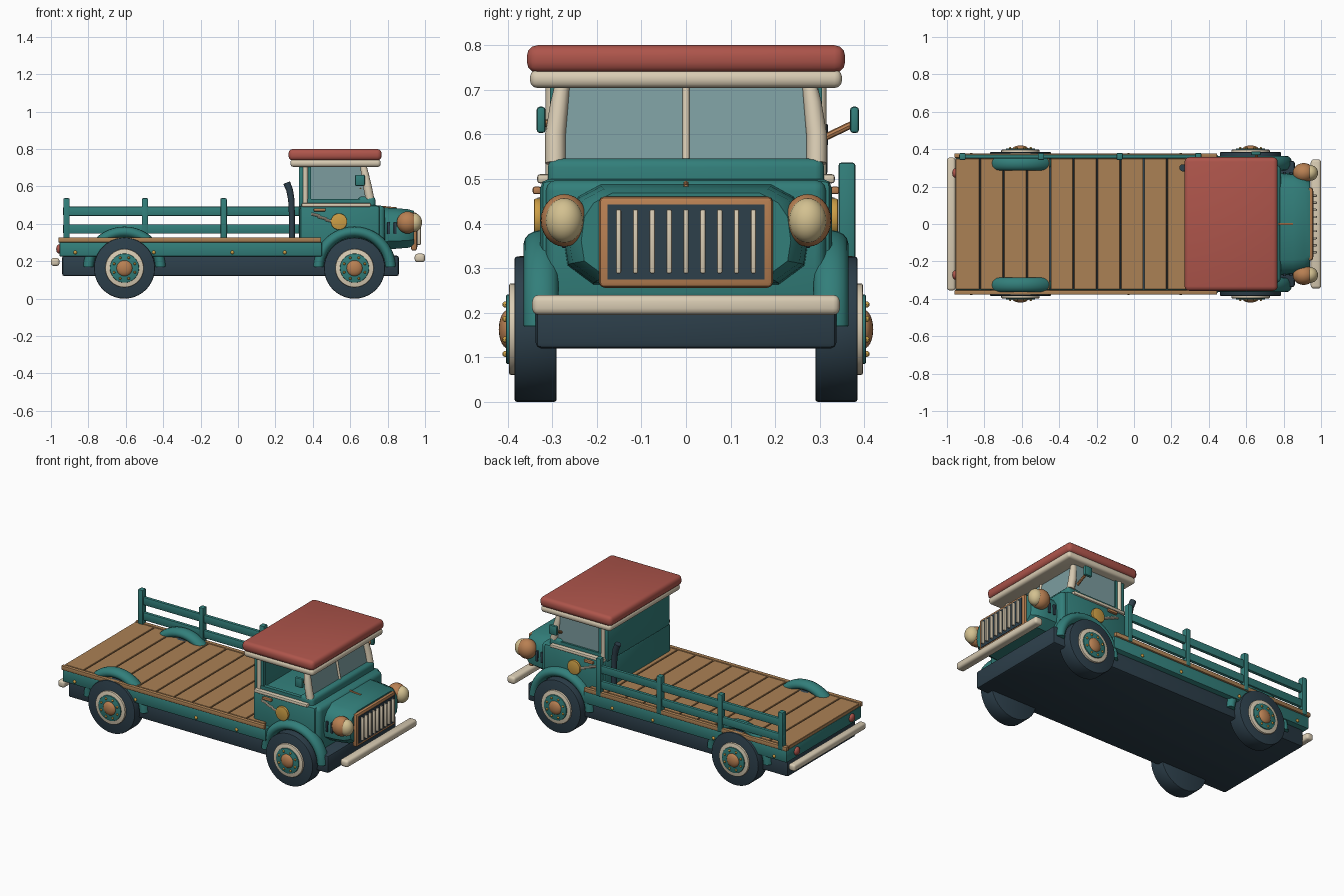
import bpy, bmesh, math
from mathutils import Vector, Matrix

if "Cube" in bpy.data.objects:
    bpy.data.objects.remove(bpy.data.objects["Cube"], do_unlink=True)

made = []


def material(name, r, g, b):
    m = bpy.data.materials.new(name)
    m.use_nodes = True
    m.diffuse_color = (r, g, b, 1)
    m.node_tree.nodes["Principled BSDF"].inputs["Base Color"].default_value = (r, g, b, 1)
    return m


TEAL = material("teal paint", 0.032, 0.21, 0.195)
RED = material("brick red", 0.42, 0.09, 0.07)
WOOD = material("plank wood", 0.41, 0.22, 0.09)
CREAM = material("cream trim", 0.69, 0.6, 0.45)
DARK = material("dark slate", 0.026, 0.05, 0.07)
COPPER = material("copper", 0.48, 0.215, 0.085)
GOLD = material("gold", 0.6, 0.34, 0.06)
GLASS = material("glass", 0.2, 0.335, 0.345)
LENS = material("lamp lens", 0.65, 0.53, 0.28)


def finish(name, bm, mat):
    bmesh.ops.recalc_face_normals(bm, faces=bm.faces)
    me = bpy.data.meshes.new(name)
    bm.to_mesh(me)
    bm.free()
    me.materials.append(mat)
    ob = bpy.data.objects.new(name, me)
    bpy.context.collection.objects.link(ob)
    made.append(ob)
    return ob


def box(name, mat, x, y, z, bevel=0.0, seg=2):
    """Box from (min, max) ranges, with rounded edges."""
    bm = bmesh.new()
    bmesh.ops.create_cube(bm, size=1)
    for v in bm.verts:
        v.co = [lo + (c + 0.5) * (hi - lo) for c, (lo, hi) in zip(v.co, (x, y, z))]
    if bevel:
        bmesh.ops.bevel(bm, geom=bm.edges[:], offset=bevel, segments=seg,
                        profile=0.5, affect='EDGES', clamp_overlap=True)
    return finish(name, bm, mat)


def disc(name, mat, centre, r, depth, bevel=0.0, sides=32):
    """Cylinder lying along y."""
    bm = bmesh.new()
    bmesh.ops.create_cone(bm, cap_ends=True, segments=sides, radius1=r, radius2=r, depth=depth)
    if bevel:
        rims = [e for e in bm.edges if abs(e.verts[0].co.z - e.verts[1].co.z) < 1e-5]
        bmesh.ops.bevel(bm, geom=rims, offset=bevel, segments=2, profile=0.5, affect='EDGES')
    bm.transform(Matrix.Translation(centre) @ Matrix.Rotation(math.pi / 2, 4, 'X'))
    return finish(name, bm, mat)


def ball(name, mat, centre, size, u=20, v=12):
    bm = bmesh.new()
    bmesh.ops.create_uvsphere(bm, u_segments=u, v_segments=v, radius=1)
    bm.transform(Matrix.Translation(centre) @ Matrix.Diagonal((*size, 1)))
    return finish(name, bm, mat)


def loft(name, mat, rings):
    """Skin a row of equal rings and cap both ends."""
    bm = bmesh.new()
    rows = [[bm.verts.new(p) for p in ring] for ring in rings]
    n = len(rows[0])
    for a, b in zip(rows, rows[1:]):
        for i in range(n):
            j = (i + 1) % n
            bm.faces.new((a[i], a[j], b[j], b[i]))
    bm.faces.new(rows[0])
    bm.faces.new(rows[-1])
    return finish(name, bm, mat)


def rod(name, mat, path, radii, sides=12):
    """Round tube through points."""
    pts = [Vector(p) for p in path]
    rings = []
    for i, p in enumerate(pts):
        d = (pts[min(i + 1, len(pts) - 1)] - pts[max(i - 1, 0)]).normalized()
        side = d.cross(Vector((1, 0, 0) if abs(d.x) < 0.8 else (0, 1, 0))).normalized()
        up = d.cross(side)
        rings.append([p + radii[i] * (side * math.cos(t) + up * math.sin(t))
                      for t in (k * math.tau / sides for k in range(sides))])
    return loft(name, mat, rings)


# chassis and bumpers
box("chassis", DARK, (-0.94, 0.86), (-0.337, 0.337), (0.12, 0.23), 0.012)
box("front_bumper", CREAM, (0.945, 1.0), (-0.345, 0.345), (0.195, 0.24), 0.015, 3)
box("rear_bumper", CREAM, (-1.0, -0.955), (-0.355, 0.355), (0.175, 0.217), 0.013, 3)

# load bed
box("bed_frame", TEAL, (-0.955, 0.45), (-0.37, 0.37), (0.225, 0.302), 0.008)
box("bed_underlay", DARK, (-0.945, 0.34), (-0.35, 0.35), (0.3, 0.31))
pitch = 0.125
for i in range(11):
    x0 = -0.955 if i == 0 else -0.945 + i * pitch
    box("plank", WOOD, (x0, -0.826 + i * pitch), (-0.349, 0.349), (0.302, 0.324), 0.002, 1)
for s in (-1, 1):
    box("bed_edge_trim", WOOD, (-0.96, 0.445), sorted((s * 0.353, s * 0.378)), (0.3, 0.327), 0.005)
    for x in (-0.87, -0.45, -0.03, 0.25):
        ball("bed_bolt", GOLD, (x, s * 0.371, 0.247), (0.01, 0.009, 0.01), 10, 6)
    ball("tail_lamp", RED, (-0.957, s * 0.272, 0.265), (0.015, 0.025, 0.025))

# fence along one side
for i in range(4):
    x = -0.917 + i * 0.42
    box("fence_post", TEAL, (x - 0.017, x + 0.017), (0.342, 0.38), (0.3, 0.537), 0.007)
for z in (0.347, 0.442):
    box("fence_rail", TEAL, (-0.935, 0.36), (0.35, 0.372), (z, z + 0.05), 0.006)

# wheels and fenders
for wx in (-0.607, 0.623):
    for s in (-1, 1):
        wz = 0.163
        disc("tyre", DARK, (wx, s * 0.3375, wz), 0.163, 0.095, 0.006, 40)
        disc("white_wall", CREAM, (wx, s * 0.385, wz), 0.103, 0.024, 0.005)
        disc("wheel_disc", TEAL, (wx, s * 0.39, wz), 0.078, 0.028, 0.004)
        ball("hub_cap", COPPER, (wx, s * 0.398, wz), (0.044, 0.022, 0.044))
        for k in range(8):
            a = k * math.tau / 8 + math.pi / 8
            ball("wheel_nut", GOLD, (wx + 0.06 * math.cos(a), s * 0.405, wz + 0.06 * math.sin(a)),
                 (0.007, 0.007, 0.007), 8, 6)
        rings = []
        for k in range(25):
            a = math.radians(2 + 176 * k / 24)
            ring = []
            for j in range(16):
                t = j * math.tau / 16
                r = 0.193 + 0.029 * math.sin(t)
                ring.append((wx + r * math.cos(a), s * 0.325 + 0.039 * math.cos(t), wz + r * math.sin(a)))
            rings.append(ring)
        loft("fender", TEAL, rings)

# cab body
box("cab_lower", TEAL, (0.33, 0.76), (-0.327, 0.327), (0.22, 0.5), 0.02)
box("cowl_front", TEAL, (0.6, 0.785), (-0.314, 0.314), (0.22, 0.498), 0.025, 3)
box("cowl_top", TEAL, (0.64, 0.735), (-0.31, 0.31), (0.45, 0.546), 0.02, 3)
box("cab_back_wall", TEAL, (0.325, 0.36), (-0.306, 0.306), (0.49, 0.72), 0.008)
for s in (-1, 1):
    box("window_sill", CREAM, (0.34, 0.71), sorted((s * 0.3, s * 0.334)), (0.49, 0.511), 0.007)
    box("window_ledge", TEAL, (0.35, 0.69), sorted((s * 0.283, s * 0.308)), (0.5, 0.532))
    box("window_frame", TEAL, (0.36, 0.39), sorted((s * 0.285, s * 0.305)), (0.5, 0.715))
    rod("rear_pillar", CREAM, [(0.36, s * 0.3, 0.5), (0.36, s * 0.3, 0.72)], (0.015, 0.015))
    rod("front_pillar", CREAM, [(0.705, s * 0.293, 0.535), (0.692, s * 0.293, 0.6),
                                (0.678, s * 0.284, 0.67), (0.668, s * 0.276, 0.72)],
        (0.023, 0.023, 0.02, 0.016))

# glazing
box("side_glass", GLASS, (0.385, 0.68), (0.288, 0.296), (0.525, 0.715))
loft("windshield", GLASS, [[(x + d, y, z) for y, z, x in
                            ((-0.29, 0.535, 0.7), (0.29, 0.535, 0.7), (0.275, 0.715, 0.665), (-0.275, 0.715, 0.665))]
                           for d in (-0.004, 0.004)])
rod("windshield_divider", CREAM, [(0.705, 0, 0.54), (0.67, 0, 0.715)], (0.008, 0.008))

# roof
box("roof_trim", CREAM, (0.28, 0.763), (-0.35, 0.35), (0.704, 0.745), 0.017, 3)
box("roof", RED, (0.27, 0.768), (-0.357, 0.357), (0.738, 0.8), 0.024, 3)

# hood tapering to the nose
half = [(0.76, 0.27), (0.97, 0.31), (1.0, 0.36), (0.97, 0.42), (0.88, 0.455), (0.7, 0.48)]
outline = half + [(-y, z) for y, z in reversed(half)]
rings = [[(x, y * w, 0.37 + (z - 0.37) * h) for y, z in outline]
         for x, w, h in ((0.75, 0.275, 1.08), (0.85, 0.272, 1.03), (0.91, 0.262, 0.98), (0.94, 0.235, 0.9))]
loft("hood", TEAL, rings)
rod("hood_ornament", COPPER, [(0.77, 0, 0.49), (0.85, 0, 0.482)], (0.006, 0.006), 8)

# grille
box("grille_frame", COPPER, (0.925, 0.957), (-0.195, 0.195), (0.256, 0.461), 0.012)
box("grille_panel", DARK, (0.94, 0.96), (-0.176, 0.176), (0.275, 0.443))
for i in range(-4, 5):
    y = i * 0.0378
    box("grille_bar", CREAM, (0.955, 0.978), (y - 0.006, y + 0.006), (0.288, 0.432), 0.004)

# lamps, mirrors and side fittings
for s in (-1, 1):
    ball("headlamp_shell", COPPER, (0.907, s * 0.273, 0.407), (0.058, 0.053, 0.059), 24, 14)
    ball("headlamp_lens", LENS, (0.942, s * 0.273, 0.407), (0.042, 0.042, 0.05), 24, 14)
    for x in (0.805, 0.84):
        box("hood_louver", DARK, (x - 0.008, x + 0.008), sorted((s * 0.26, s * 0.279)), (0.345, 0.41), 0.004)
    disc("door_badge", GOLD, (0.54, s * 0.332, 0.412), 0.044, 0.018, 0.004)
    box("door_handle", COPPER, (0.405, 0.468), sorted((s * 0.325, s * 0.344)), (0.466, 0.483), 0.005)
    for x, z in ((0.415, 0.447), (0.45, 0.432), (0.49, 0.416)):
        rod("door_dash", CREAM, [(x - 0.023, s * 0.328, z + 0.006), (x + 0.023, s * 0.328, z - 0.006)],
            (0.007, 0.007), 8)
    my = 0.378 if s > 0 else -0.325
    rod("mirror_arm", COPPER, [(0.655, s * 0.29, 0.583 if s > 0 else 0.625), (0.655, my, 0.625)],
        (0.008, 0.008), 8)
    box("mirror", TEAL, (0.625, 0.678), (my - 0.01, my + 0.01), (0.603, 0.662), 0.007)

# exhaust stack
rod("exhaust_stack", DARK, [(0.288, 0.3, 0.31), (0.288, 0.3, 0.45), (0.285, 0.3, 0.53),
                            (0.276, 0.3, 0.58), (0.26, 0.3, 0.62)],
    (0.016, 0.016, 0.017, 0.018, 0.019))

# smooth shading with crisp edges
bpy.ops.object.select_all(action='DESELECT')
for ob in made:
    ob.select_set(True)
bpy.context.view_layer.objects.active = made[0]
bpy.ops.object.shade_smooth_by_angle(angle=math.radians(35))
